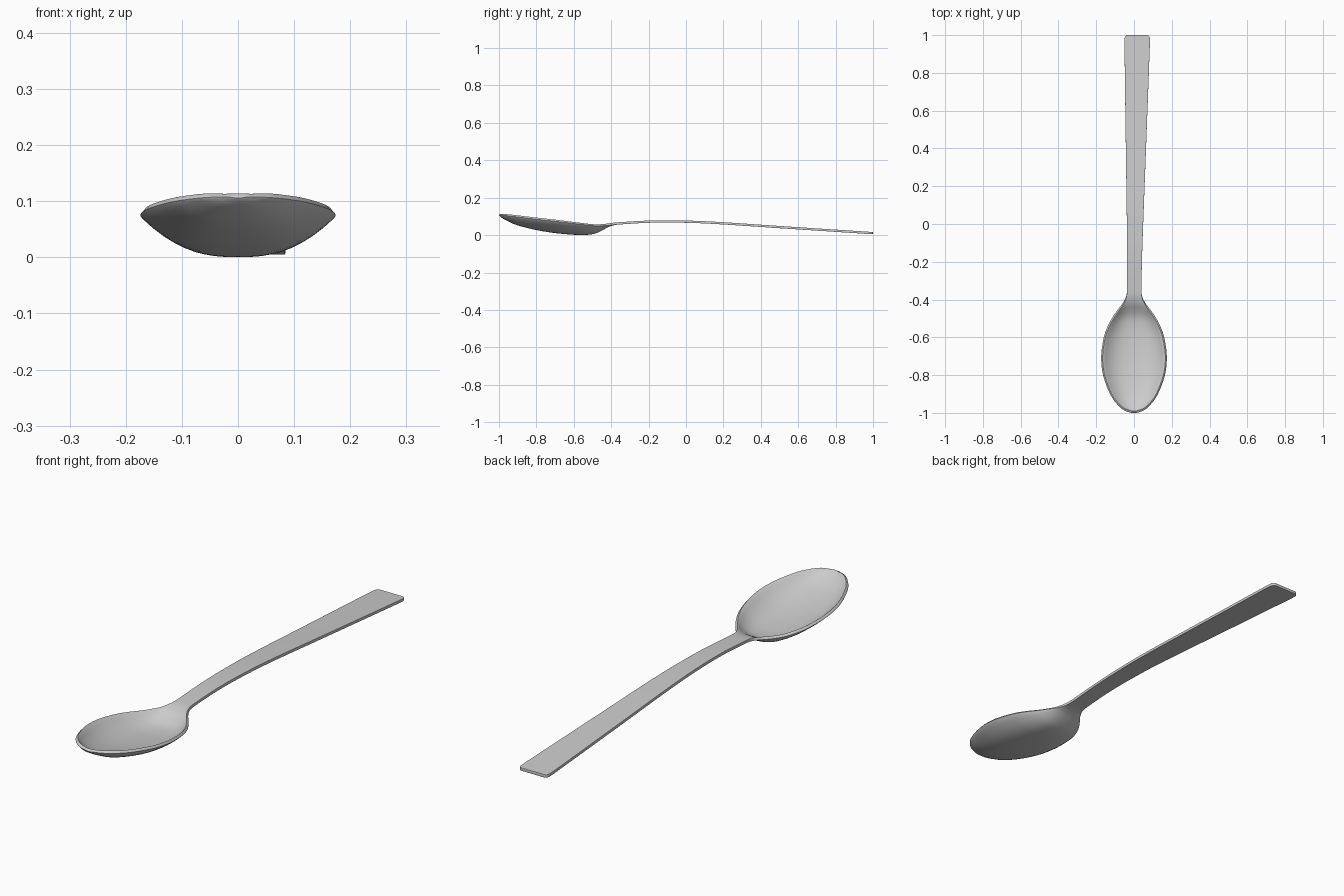
import bpy
import bmesh

cube = bpy.data.objects.get("Cube")
if cube:
    bpy.data.objects.remove(cube, do_unlink=True)

metal = bpy.data.materials.new("brushed steel grey")
metal.use_nodes = True
colour = (0.6, 0.6, 0.6, 1)
metal.diffuse_color = colour
metal.node_tree.nodes["Principled BSDF"].inputs["Base Color"].default_value = colour

# Underside stations: y, half width, edge height, centre height
STATIONS = [
    (-1.0, .015, .108, .106), (-.985, .055, .107, .092), (-.95, .093, .103, .073),
    (-.9, .127, .097, .052), (-.8, .164, .085, .027), (-.7, .174, .074, .011),
    (-.6, .16, .062, .002), (-.54, .139, .055, .001), (-.49, .112, .05, .007),
    (-.45, .084, .05, .024), (-.42, .061, .051, .041), (-.385, .043, .055, .053),
    (-.34, .038, .058, .058), (-.2, .039, .066, .066), (-.05, .042, .067, .067),
    (.15, .047, .06, .06), (.5, .056, .037, .037), (.9, .066, .011, .011),
    (.975, .067, .006, .006), (.992, .064, .005, .005), (1.0, .055, .005, .005),
]
ACROSS = 20
STEPS = 3


def spline(a, b, c, d, t):
    """Catmull-Rom blend between b and c."""
    return 0.5 * (2 * b + (c - a) * t + (2 * a - 5 * b + 4 * c - d) * t * t
                  + (3 * b - a - 3 * c + d) * t ** 3)


# Smooth the stations into a dense run of cross-sections
last = len(STATIONS) - 1
sections = []
for i in range(last):
    quad = [STATIONS[min(max(i + k, 0), last)] for k in (-1, 0, 1, 2)]
    for s in range(STEPS):
        sections.append([spline(*vals, s / STEPS) for vals in zip(*quad)])
sections.append(STATIONS[-1])

# Loft one sheet through bowl and handle; the handle drifts slightly to +x
bm = bmesh.new()
rows = []
for y, half, edge, centre in sections:
    drift = max(0, y + .45) * .012
    row = []
    for j in range(ACROSS + 1):
        t = 2 * j / ACROSS - 1
        z = centre + (edge - centre) * abs(t) ** 2.7
        row.append(bm.verts.new((drift + half * t, y, z)))
    rows.append(row)
for r0, r1 in zip(rows, rows[1:]):
    for j in range(ACROSS):
        bm.faces.new((r0[j], r0[j + 1], r1[j + 1], r1[j]))

mesh = bpy.data.meshes.new("spoon")
bm.to_mesh(mesh)
bm.free()
spoon = bpy.data.objects.new("spoon", mesh)
bpy.context.collection.objects.link(spoon)
mesh.materials.append(metal)

# Thickness, built upward from the underside, with a softened rim
solid = spoon.modifiers.new("thickness", 'SOLIDIFY')
solid.thickness = .012
solid.offset = 1
bevel = spoon.modifiers.new("soft rim", 'BEVEL')
bevel.width = .003
bevel.segments = 2
bevel.limit_method = 'ANGLE'
bevel.angle_limit = 0.9

bpy.ops.object.select_all(action='DESELECT')
spoon.select_set(True)
bpy.context.view_layer.objects.active = spoon
bpy.ops.object.shade_smooth_by_angle(angle=0.9)
